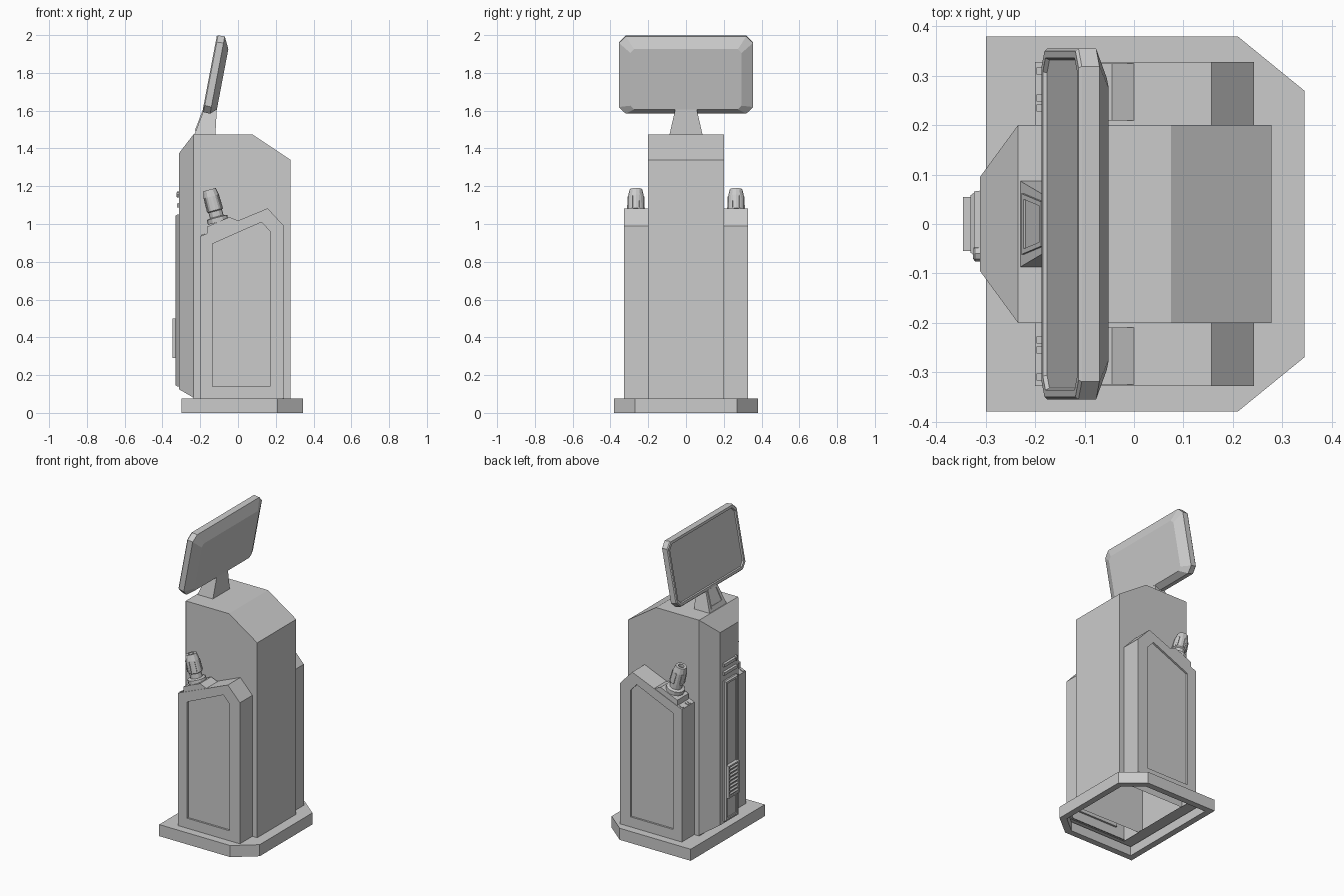
import bpy, bmesh
from math import sin, cos, pi, atan
from mathutils import Vector

if "Cube" in bpy.data.objects:
    bpy.data.objects.remove(bpy.data.objects["Cube"])


def loft(name, loops, start=True, end=True, closed=True, mirror=False):
    """Skin a list of equal-length point loops; optional caps and y mirror."""
    bm = bmesh.new()
    rows = [[bm.verts.new(p) for p in loop] for loop in loops]
    n = len(rows[0])
    for a, b in zip(rows, rows[1:]):
        for i in range(n if closed else n - 1):
            j = (i + 1) % n
            bm.faces.new((a[i], a[j], b[j], b[i]))
    if start:
        bm.faces.new(rows[0][::-1])
    if end:
        bm.faces.new(rows[-1])
    bmesh.ops.recalc_face_normals(bm, faces=bm.faces)
    me = bpy.data.meshes.new(name)
    bm.to_mesh(me)
    bm.free()
    ob = bpy.data.objects.new(name, me)
    bpy.context.collection.objects.link(ob)
    if mirror:
        m = ob.modifiers.new("Mirror", 'MIRROR')
        m.use_axis = (False, True, False)
    return ob


def xz(profile, y):
    return [(x, y, z) for x, z in profile]


def xy(profile, z):
    return [(x, y, z) for x, y in profile]


def rect_yz(x, hw, z0, z1, yc=0):
    return [(x, yc - hw, z0), (x, yc + hw, z0), (x, yc + hw, z1), (x, yc - hw, z1)]


def rect_xy(x0, x1, hw, z):
    return [(x0, -hw, z), (x1, -hw, z), (x1, hw, z), (x0, hw, z)]


# Hollow base plinth with chamfered corners
def plinth(back, c, front, w, cw):
    return [(back, -w), (c, -w), (front, -cw), (front, cw), (c, w), (back, w)]


outer = plinth(-0.30, 0.21, 0.345, 0.38, 0.27)
inner = plinth(-0.26, 0.195, 0.305, 0.34, 0.25)
hole = plinth(-0.20, 0.20, 0.24, 0.32, 0.28)
loft("base_plinth", [xy(hole, 0.075), xy(outer, 0.075), xy(outer, 0),
                     xy(inner, 0), xy(inner, 0.06)], False, False)

# Central column, open underneath
col = [(-0.235, 0.075), (-0.235, 1.475), (0.075, 1.475), (0.278, 1.34), (0.278, 0.07)]
loft("column", [xz(col, -0.2), xz(col, 0.2)], closed=False)
loft("column_back", [rect_yz(-0.235, 0.2, 0.08, 1.475),
                     rect_yz(-0.312, 0.095, 0.125, 1.375)], start=False)

# Side cabinets with a recessed panel, open underneath
cab = [(-0.2, 0.07), (-0.2, 0.935), (0.157, 1.083), (0.243, 0.99), (0.243, 0.07)]
pan = [(-0.135, 0.14), (-0.135, 0.895), (0.125, 1.01), (0.17, 0.96), (0.17, 0.14)]
loft("side_cabinet", [xz(cab, 0.195), xz(cab, 0.328)], True, False, False, True)
loft("side_panel", [xz([cab[0]] + cab[1:], 0.328), xz(pan, 0.328), xz(pan, 0.316)],
     start=False, mirror=True)

# Holster block on the cabinet slope
block = [(-0.165, 0.945), (-0.165, 0.985), (-0.045, 1.037), (0.0, 1.018)]
loft("holster_block", [xz(block, 0.21), xz(block, 0.325)], mirror=True)

# Charging handles, leaning back in their holsters
foot = Vector((-0.105, 0.265, 1.01))
axis = Vector((-0.26, 0, 0.966)).normalized()
u, v = Vector((0, 1, 0)), axis.cross(Vector((0, 1, 0)))
steps = [(0.056, 0), (0.056, 0.025), (0.037, 0.03), (0.037, 0.06), (0.044, 0.065),
         (0.042, 0.14), (0.034, 0.178), (0.018, 0.178), (0.018, 0.16)]
loft("handle", [[foot + axis * d + (u * cos(i * pi / 6) + v * sin(i * pi / 6)) * r
                 for i in range(12)] for r, d in steps], mirror=True)
# Grip ribs
for i in range(0, 12, 2):
    a = i * pi / 6
    out, side = u * cos(a) + v * sin(a), v * cos(a) - u * sin(a)
    loft("grip_rib", [[foot + axis * d + out * r + side * s for r, s in
                       ((0.035, -0.006), (0.047 - k, -0.006), (0.047 - k, 0.006), (0.035, 0.006))]
                      for d, k in ((0.07, 0), (0.14, 0.003))], mirror=True)

# Small indicator buttons on the lower ledge
for y in (0.235, 0.255, 0.31):
    loft("ledge_button", [[(-0.195, y - 0.007, 0.935), (-0.175, y - 0.007, 0.943),
                           (-0.175, y + 0.007, 0.943), (-0.195, y + 0.007, 0.935)],
                          [(-0.197, y - 0.007, 0.941), (-0.177, y - 0.007, 0.950),
                           (-0.177, y + 0.007, 0.950), (-0.197, y + 0.007, 0.941)]], mirror=True)

# Service strip on the back with a recessed face
loft("service_strip", [rect_yz(-0.308, 0.065, 0.14, 1.05), rect_yz(-0.322, 0.065, 0.14, 1.05),
                       rect_yz(-0.331, 0.058, 0.147, 1.043), rect_yz(-0.331, 0.046, 0.16, 1.03),
                       rect_yz(-0.324, 0.046, 0.16, 1.03)])

# Vent frame and louvres
loft("vent", [rect_yz(-0.322, 0.055, 0.29, 0.5), rect_yz(-0.346, 0.055, 0.29, 0.5),
              rect_yz(-0.346, 0.045, 0.30, 0.49), rect_yz(-0.336, 0.045, 0.30, 0.49)])
for i in range(8):
    z = 0.305 + i * 0.0235
    loft("vent_louvre", [rect_yz(-0.334, 0.045, z, z + 0.014), rect_yz(-0.344, 0.045, z, z + 0.006)])

# Reader bars and knob above the strip
for z in (1.085, 1.14):
    loft("reader_bar", [rect_yz(-0.308, 0.068, z, z + 0.027), rect_yz(-0.324, 0.066, z + 0.003, z + 0.022)])
loft("knob", [[(x, -0.06 + r * cos(i * pi / 4), 1.155 + r * sin(i * pi / 4)) for i in range(8)]
              for x, r in ((-0.308, 0.016), (-0.322, 0.016), (-0.326, 0.010))])

# Neck with a recess in its rear face
loft("neck", [rect_xy(-0.232, -0.12, 0.088, 1.47), rect_xy(-0.178, -0.112, 0.056, 1.612)])


def neck_pt(y, t, d):
    """Point on the sloped rear face of the neck, offset outward by d."""
    return (-0.232 + 0.054 * t - d, y, 1.47 + 0.142 * t + d * 0.38)


def neck_rect(b, t, t0, t1, d):
    return [neck_pt(-b, t0, d), neck_pt(b, t0, d), neck_pt(t, t1, d), neck_pt(-t, t1, d)]


loft("neck_frame", [neck_rect(0.062, 0.045, 0.15, 0.9, 0), neck_rect(0.062, 0.045, 0.15, 0.9, 0.005),
                    neck_rect(0.05, 0.037, 0.25, 0.82, 0.005), neck_rect(0.05, 0.037, 0.25, 0.82, 0.001)])

# Tilted display with chamfered corners and recessed screen
tilt = atan(0.19)
up = Vector((sin(tilt), 0, cos(tilt)))
back = Vector((cos(tilt), 0, -sin(tilt)))
centre = Vector((-0.15, 0, 1.797))


def screen_loop(n, hw, top, bot, c):
    pts = [(-hw + c, bot), (hw - c, bot), (hw, bot + c), (hw, top - c),
           (hw - c, top), (-hw + c, top), (-hw, top - c), (-hw, bot + c)]
    return [centre + Vector((0, y, 0)) + up * h + back * n for y, h in pts]


loft("display", [screen_loop(0.008, 0.332, 0.182, -0.182, 0.026),
                 screen_loop(0.0, 0.336, 0.186, -0.186, 0.028),
                 screen_loop(0.0, 0.35, 0.202, -0.202, 0.034),
                 screen_loop(0.006, 0.355, 0.206, -0.207, 0.036),
                 screen_loop(0.042, 0.355, 0.208, -0.209, 0.036),
                 screen_loop(0.073, 0.295, 0.145, -0.180, 0.02)])
